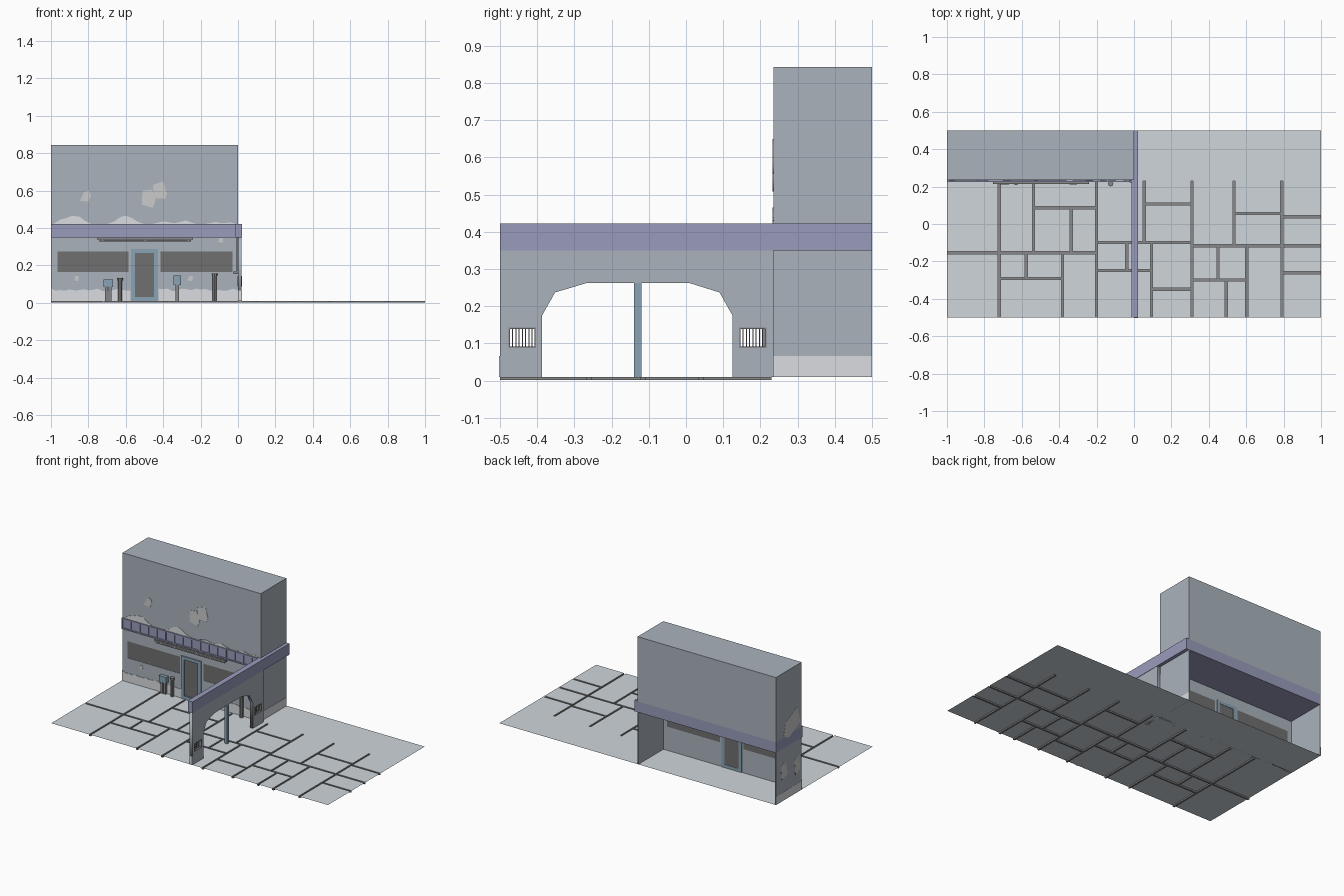
import bpy, bmesh, math, random
from mathutils import Matrix

if "Cube" in bpy.data.objects:
    bpy.data.objects.remove(bpy.data.objects["Cube"])
random.seed(4)


def mat(name, *c):
    m = bpy.data.materials.new(name)
    m.diffuse_color = (*c, 1)
    m.use_nodes = True
    m.node_tree.nodes["Principled BSDF"].inputs["Base Color"].default_value = m.diffuse_color
    return m


WALL = mat("wall_paint", .40, .45, .50)
TRIM = mat("purple_trim", .32, .33, .50)
PAVE = mat("paving", .62, .67, .70)
BASE = mat("plinth", .70, .72, .75)
DARK = mat("dark", .16, .16, .16)
BLUE = mat("blue_metal", .25, .37, .46)
PATCH = mat("bare_plaster", .55, .55, .54)
METAL = mat("dark_metal", .25, .25, .26)


def add(name, mesh, m):
    o = bpy.data.objects.new(name, mesh)
    bpy.context.collection.objects.link(o)
    mesh.materials.clear()
    mesh.materials.append(m)
    return o


def boxes(name, items, m):
    """One object from boxes given as (x0, x1, y0, y1, z0, z1)."""
    bm = bmesh.new()
    for x0, x1, y0, y1, z0, z1 in items:
        M = Matrix.Translation(((x0 + x1) / 2, (y0 + y1) / 2, (z0 + z1) / 2)) \
            @ Matrix.Diagonal((x1 - x0, y1 - y0, z1 - z0, 1))
        bmesh.ops.create_cube(bm, size=1, matrix=M)
    me = bpy.data.meshes.new(name)
    bm.to_mesh(me)
    bm.free()
    return add(name, me, m)


def panel(name, loops, axis, pos, thick, m):
    """Filled outline with holes, facing along y (x,z points) or x (y,z points)."""
    cu = bpy.data.curves.new(name, 'CURVE')
    cu.dimensions, cu.fill_mode, cu.extrude = '2D', 'BOTH', thick / 2
    for pts in loops:
        s = cu.splines.new('POLY')
        s.points.add(len(pts) - 1)
        for p, (a, b) in zip(s.points, pts):
            p.co = (a, b, 0, 1)
        s.use_cyclic_u = True
    tmp = bpy.data.objects.new(name + "_tmp", cu)
    bpy.context.collection.objects.link(tmp)
    bpy.context.view_layer.update()
    me = bpy.data.meshes.new_from_object(tmp.evaluated_get(bpy.context.evaluated_depsgraph_get()))
    bpy.data.objects.remove(tmp)
    if axis == 'y':
        M = Matrix.Translation((0, pos, 0)) @ Matrix.Rotation(math.pi / 2, 4, 'X')
    else:
        M = Matrix.Translation((pos, 0, 0)) @ Matrix.Rotation(math.pi / 2, 4, 'Z') \
            @ Matrix.Rotation(math.pi / 2, 4, 'X')
    me.transform(M)
    return add(name, me, m)


def rect(a0, a1, b0, b1):
    return [(a0, b0), (a1, b0), (a1, b1), (a0, b1)]


# paving sheet: recursive slabs separated by sunken joints
G, W = .01, .006
joints = []


def split(x0, x1, y0, y1):
    w, h = x1 - x0, y1 - y0
    if max(w, h) < .26 or (max(w, h) < .42 and random.random() < .25):
        return
    t = round(random.uniform(.32, .68) * 40) / 40
    if w > h:
        c = x0 + w * t
        joints.append((c - W, c + W, y0, y1))
        split(x0, c, y0, y1)
        split(c, x1, y0, y1)
    else:
        c = y0 + h * t
        joints.append((x0, x1, c - W, c + W))
        split(x0, x1, y0, c)
        split(x0, x1, c, y1)


split(-1, 1, -.5, .23)
xs = sorted({-1, 1, *(round(v, 4) for j in joints for v in j[:2])})
ys = sorted({-.5, .5, *(round(v, 4) for j in joints for v in j[2:])})
bm = bmesh.new()


def height(i, k):
    x, y = (xs[i] + xs[i + 1]) / 2, (ys[k] + ys[k + 1]) / 2
    return .001 if any(a < x < b and c < y < d for a, b, c, d in joints) else G


def quad(*pts):
    bm.faces.new([bm.verts.new(p) for p in pts])


nx, ny = len(xs) - 1, len(ys) - 1
H = [[height(i, k) for k in range(ny)] for i in range(nx)]
for i in range(nx):
    for k in range(ny):
        a, b, c, d, h = xs[i], xs[i + 1], ys[k], ys[k + 1], H[i][k]
        quad((a, c, h), (b, c, h), (b, d, h), (a, d, h))
        if i + 1 < nx and H[i + 1][k] != h:
            q = H[i + 1][k]
            quad((b, c, h), (b, c, q), (b, d, q), (b, d, h))
        if k + 1 < ny and H[i][k + 1] != h:
            q = H[i][k + 1]
            quad((a, d, h), (b, d, h), (b, d, q), (a, d, q))
bmesh.ops.remove_doubles(bm, verts=bm.verts, dist=1e-5)
bmesh.ops.dissolve_limit(bm, angle_limit=.01, verts=bm.verts, edges=bm.edges)
me = bpy.data.meshes.new("paving")
bm.to_mesh(me)
bm.free()
pave = add("paving", me, PAVE)
me.materials.append(METAL)
for p in me.polygons:
    if p.center.z < G - .001:
        p.material_index = 1

# building: upper storey block, open-backed ground floor
F = .235
boxes("upper_storey", [(-1, 0, F, .5, .42, .843)], WALL)
boxes("side_walls", [(-1, -.994, F, .5, G, .35), (-.006, 0, F, .5, G, .35)], WALL)
WINS = [(-.965, -.585), (-.415, -.03)]
panel("shop_front", [rect(-1, 0, G, .35)] + [rect(a, b, .165, .275) for a, b in WINS]
      + [rect(-.555, -.445, .012, .27)], 'y', F + .003, .006, WALL)
boxes("windows", [(a, b, F + .002, F + .006, .165, .275) for a, b in WINS], DARK)
boxes("door", [(-.555, -.445, F, F + .008, G, .27)], DARK)
boxes("door_frame", [(-.572, -.55, F - .008, F + .01, G, .287), (-.45, -.428, F - .008, F + .01, G, .287),
                     (-.55, -.45, F - .008, F + .01, .267, .287), (-.55, -.45, F - .008, F + .01, G, .03)], BLUE)

# purple fascia with raised square panels, and the beam over the arch wall
boxes("fascia", [(-1, 0, .23, .5, .35, .42), (-.013, .022, -.5, .5, .35, .422)], TRIM)
n, p = 16, .0625
frames = []
for i in range(n):
    x = -1 + i * p
    frames += [(x, x + .008, .224, .23, .352, .42)]
frames += [(-1, 0, .224, .23, .35, .358), (-1, 0, .224, .23, .414, .421)]
boxes("fascia_panel_frames", frames, TRIM)

# arched side wall with grille openings, centre post and bars
arch = [(-.5, G), (-.387, G), (-.387, .175), (-.352, .237), (-.268, .262), (.01, .262),
        (.09, .237), (.125, .175), (.125, G), (F, G), (F, .35), (-.5, .35)]
GR = [(-.475, -.405), (.145, .215)]
panel("arch_wall", [arch] + [rect(a, b, .09, .14) for a, b in GR], 'x', .01, .02, WALL)
boxes("arch_post", [(0, .02, -.14, -.12, G, .263)], BLUE)
bars = []
for a, b in GR:
    bars += [(-.002, .022, a - .002, b + .002, z - .002, z + .002) for z in (.09, .14)]
    bars += [(-.002, .022, y - .002, y + .002, .09, .14) for y in (a, b)]
    bars += [(.008, .012, y - .0012, y + .0012, .09, .14)
             for y in (a + (b - a) * i / 8 for i in range(1, 8))]
boxes("grilles", bars, METAL)

# pale plinth: chipped top on the front, plain round the sides
chip = [(-1 + i / 40, .068 + random.uniform(-.006, .008)) for i in range(41)]
left = [q for q in chip if q[0] <= -.574]
right = [q for q in chip if q[0] >= -.426]
for name, c in (("plinth_front_left", left), ("plinth_front_right", right)):
    panel(name, [[(c[0][0], G)] + [(c[-1][0], G)] + c[::-1]], 'y', F - .002, .003, BASE)
boxes("plinth_sides", [(-1.001, -.999, F, .5, G, .066), (-.001, .002, F, .5, G, .066),
                       (0, .021, -.503, -.5, G, .066)], BASE)

# fallen-plaster patches on front and left side
for i, pts in enumerate([
        [(-.99, .42), (-.95, .445), (-.92, .452), (-.89, .463), (-.85, .462), (-.82, .44), (-.78, .42)],
        [(-.70, .42), (-.66, .435), (-.63, .458), (-.60, .465), (-.57, .455), (-.54, .435), (-.50, .42)],
        [(-.46, .42), (-.40, .435), (-.34, .425), (-.28, .44), (-.22, .42)],
        [(-.18, .42), (-.12, .432), (-.08, .425), (-.04, .43), (-.01, .42)]]):
    panel(f"plaster_wave_{i}", [pts], 'y', F - .001, .002, BASE)
for i, pts in enumerate([
        [(-.845, .545), (-.80, .54), (-.785, .575), (-.80, .60), (-.825, .59)],
        [(-.515, .525), (-.455, .508), (-.44, .55), (-.46, .605), (-.51, .60)],
        [(-.45, .56), (-.39, .555), (-.38, .58), (-.40, .65), (-.455, .63)],
        [(-.875, .12), (-.855, .115), (-.85, .14), (-.87, .145)],
        [(-.27, .12), (-.245, .115), (-.24, .14), (-.26, .145)],
        [(-.105, .325), (-.08, .32), (-.08, .345), (-.10, .345)]]):
    panel(f"plaster_patch_{i}", [pts], 'y', F - .001, .002, PATCH)
for i, pts in enumerate([
        [(.42, .43), (.40, .51), (.28, .57), (.25, .46), (.37, .40)],
        [(.45, .24), (.40, .26), (.38, .17), (.44, .15)],
        [(.31, .23), (.26, .25), (.25, .15), (.30, .13)]]):
    panel(f"side_patch_{i}", [pts], 'x', -1.0, .002, PATCH)

# long lamp under the fascia, corner downpipe
boxes("strip_lamp", [(-.755, -.24, .215, .227, .338, .348), (-.74, -.25, .217, .225, .328, .336)]
      + [(x, x + .01, .22, F, .335, .35) for x in (-.73, -.5, -.27)], METAL)
boxes("downpipe", [(-.009, -.003, .225, .231, .17, .35), (-.024, -.003, .222, .232, .153, .168)], METAL)

# pavement furniture: mail boxes on legs and short bollards
boxes("box_heads", [(-.72, -.668, .212, F, .085, .125), (-.346, -.304, .212, F, .095, .145)], BLUE)
boxes("box_legs", [(-.712, -.697, .218, .232, G, .085), (-.692, -.677, .218, .232, G, .085),
                   (-.335, -.315, .218, .232, G, .095)], METAL)
for x, y, r, h in ((-.63, .222, .011, .12), (-.125, .215, .011, .145)):
    for part, rad, z0, z1 in (("post", r, G, h), ("cap", r * 1.3, h, h + .012)):
        bm = bmesh.new()
        bmesh.ops.create_cone(bm, cap_ends=True, segments=8, radius1=rad, radius2=rad, depth=z1 - z0,
                              matrix=Matrix.Translation((x, y, (z0 + z1) / 2)))
        me = bpy.data.meshes.new("bollard_" + part)
        bm.to_mesh(me)
        bm.free()
        add("bollard_" + part, me, METAL)
